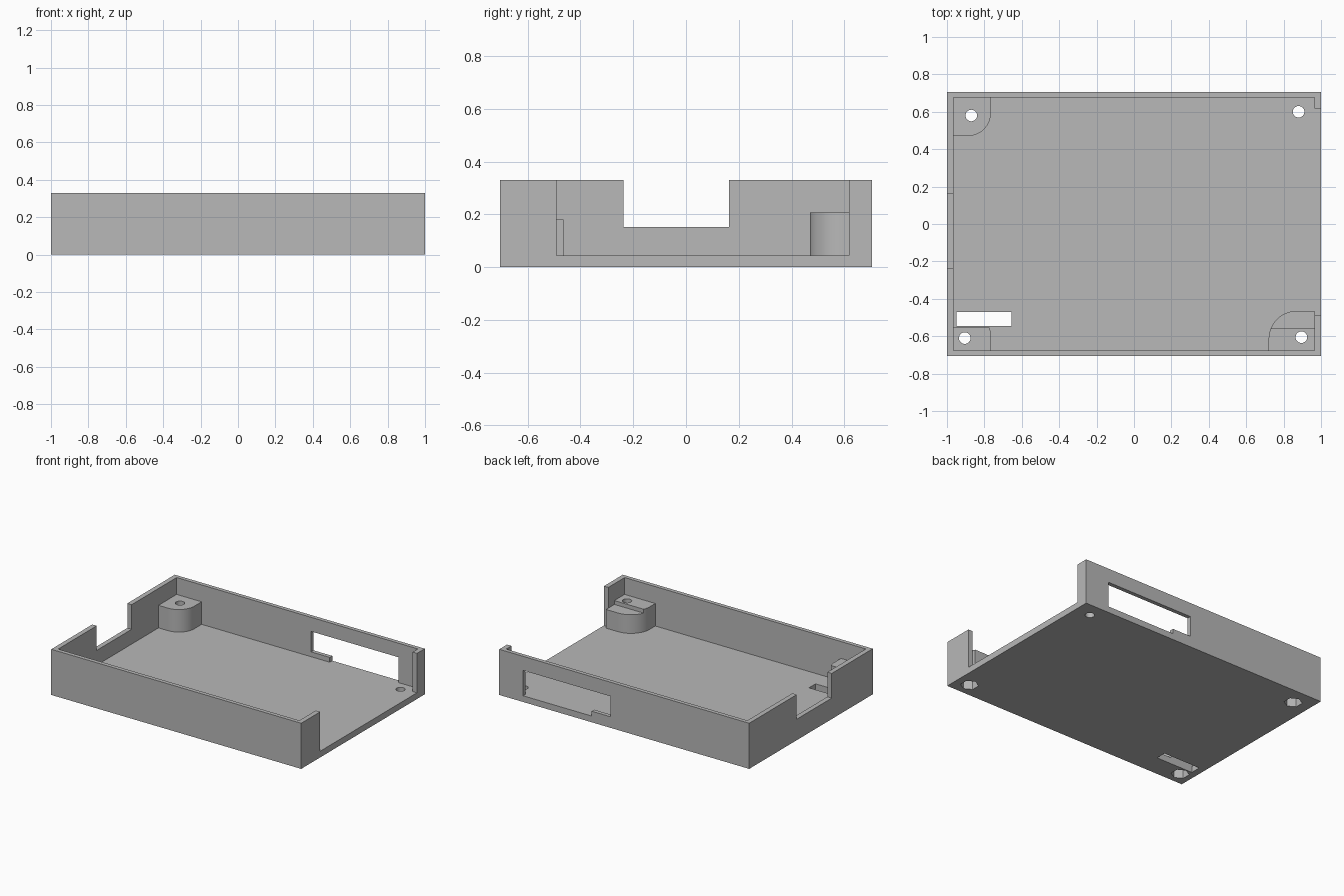
import bpy
import bmesh
from math import cos, sin, pi, radians
from mathutils import Matrix, Vector

default = bpy.data.objects.get("Cube")
if default:
    bpy.data.objects.remove(default, do_unlink=True)

# One plain grey plastic
grey = bpy.data.materials.new("grey plastic")
grey.use_nodes = True
colour = (0.48, 0.48, 0.48, 1)
grey.diffuse_color = colour
grey.node_tree.nodes["Principled BSDF"].inputs["Base Color"].default_value = colour

HX, HY, TOP = 1.0, 0.706, 0.33      # outer half sizes and height
IX, IY = 0.965, 0.677               # inner half sizes
FLOOR = 0.045


def prism(name, points, low, high, axis="z"):
    """Extrude a flat outline from low to high, along z, or along x / y for cutters."""
    place = {"z": lambda a, b, h: (a, b, h),
             "y": lambda a, b, h: (a, h, b)}[axis]
    bm = bmesh.new()
    base = bm.faces.new([bm.verts.new(place(a, b, low)) for a, b in points])
    shift = Vector(place(0, 0, high - low))
    grown = bmesh.ops.extrude_face_region(bm, geom=[base], use_keep_orig=True)
    verts = [g for g in grown["geom"] if isinstance(g, bmesh.types.BMVert)]
    bmesh.ops.translate(bm, verts=verts, vec=shift)
    bmesh.ops.recalc_face_normals(bm, faces=bm.faces)
    mesh = bpy.data.meshes.new(name)
    bm.to_mesh(mesh)
    bm.free()
    mesh.materials.append(grey)
    obj = bpy.data.objects.new(name, mesh)
    bpy.context.collection.objects.link(obj)
    return obj


def box(name, x0, x1, y0, y1, z0, z1):
    return prism(name, [(x0, y0), (x1, y0), (x1, y1), (x0, y1)], z0, z1)


def ring(x, y, radius, sides, turn=0.0):
    return [(x + radius * cos(turn + 2 * pi * i / sides),
             y + radius * sin(turn + 2 * pi * i / sides)) for i in range(sides)]


def arc(x, y, radius, start, end, steps=14):
    angles = [radians(start + (end - start) * i / steps) for i in range(steps + 1)]
    return [(x + radius * cos(a), y + radius * sin(a)) for a in angles]


def combine(target, other, operation):
    """Apply a boolean and throw the helper away."""
    mod = target.modifiers.new("join", "BOOLEAN")
    mod.operation = operation
    mod.solver = "EXACT"
    mod.object = other
    bpy.context.view_layer.objects.active = target
    bpy.ops.object.modifier_apply(modifier=mod.name)
    bpy.data.objects.remove(other, do_unlink=True)


def cut(other):
    combine(tray, other, "DIFFERENCE")


def add(other):
    combine(tray, other, "UNION")


# Open tray
tray = box("enclosure_tray", -HX, HX, -HY, HY, 0, TOP)
cut(box("cavity", -IX, IX, -IY, IY, FLOOR, 0.5))

# Wide opening in the +x wall and shallow notch in the -x wall
cut(box("side_opening", 0.9, 1.1, -0.49, 0.617, FLOOR, 0.5))
cut(box("side_notch", -1.1, -0.9, -0.237, 0.163, 0.152, 0.5))

# Back window with a raised sill at one end
cut(prism("back_window", [(0.11, 0.08), (0.26, 0.08), (0.26, FLOOR), (0.81, FLOOR),
                          (0.81, 0.228), (0.11, 0.228)], 0.62, 0.8, "y"))

# Rounded corner bosses, sunk into walls and floor
SUNK = 0.02
add(prism("back_boss", [(-0.98, 0.47)] + arc(-0.89, 0.595, 0.125, -90, 0)
          + [(-0.765, 0.69), (-0.98, 0.69)], SUNK, 0.208))
add(prism("front_right_boss", [(-0.98, -0.69), (-0.765, -0.69)]
          + arc(-0.89, -0.6, 0.125, 0, 23.6, 5) + [(-0.98, -0.55)], SUNK, 0.208))
add(prism("front_left_boss", [(0.98, -0.69), (0.98, -0.5), (IX, -0.5), (IX, -0.465)]
          + arc(0.87, -0.615, 0.15, 90, 180) + [(0.72, -0.69)], SUNK, 0.208))
cut(box("boss_step", 0.7, IX, -0.56, -0.4, 0.18, 0.3))

# Screw holes, with hexagonal nut pockets under the bosses
for x, y, pocket in [(-0.87, 0.58, True), (-0.905, -0.61, True),
                     (0.895, -0.605, True), (0.88, 0.6, False)]:
    cut(prism("screw_hole", ring(x, y, 0.031, 32), -0.1, 0.5))
    if pocket:
        cut(prism("nut_pocket", ring(x, y, 0.06, 6, pi / 6), -0.1, 0.08))

# Slot through the floor
cut(box("floor_slot", -0.95, -0.655, -0.545, -0.47, -0.1, 0.1))

# Smooth the round walls, keep the edges crisp
bpy.ops.object.select_all(action="DESELECT")
tray.select_set(True)
bpy.context.view_layer.objects.active = tray
bpy.ops.object.shade_smooth_by_angle(angle=radians(30))
